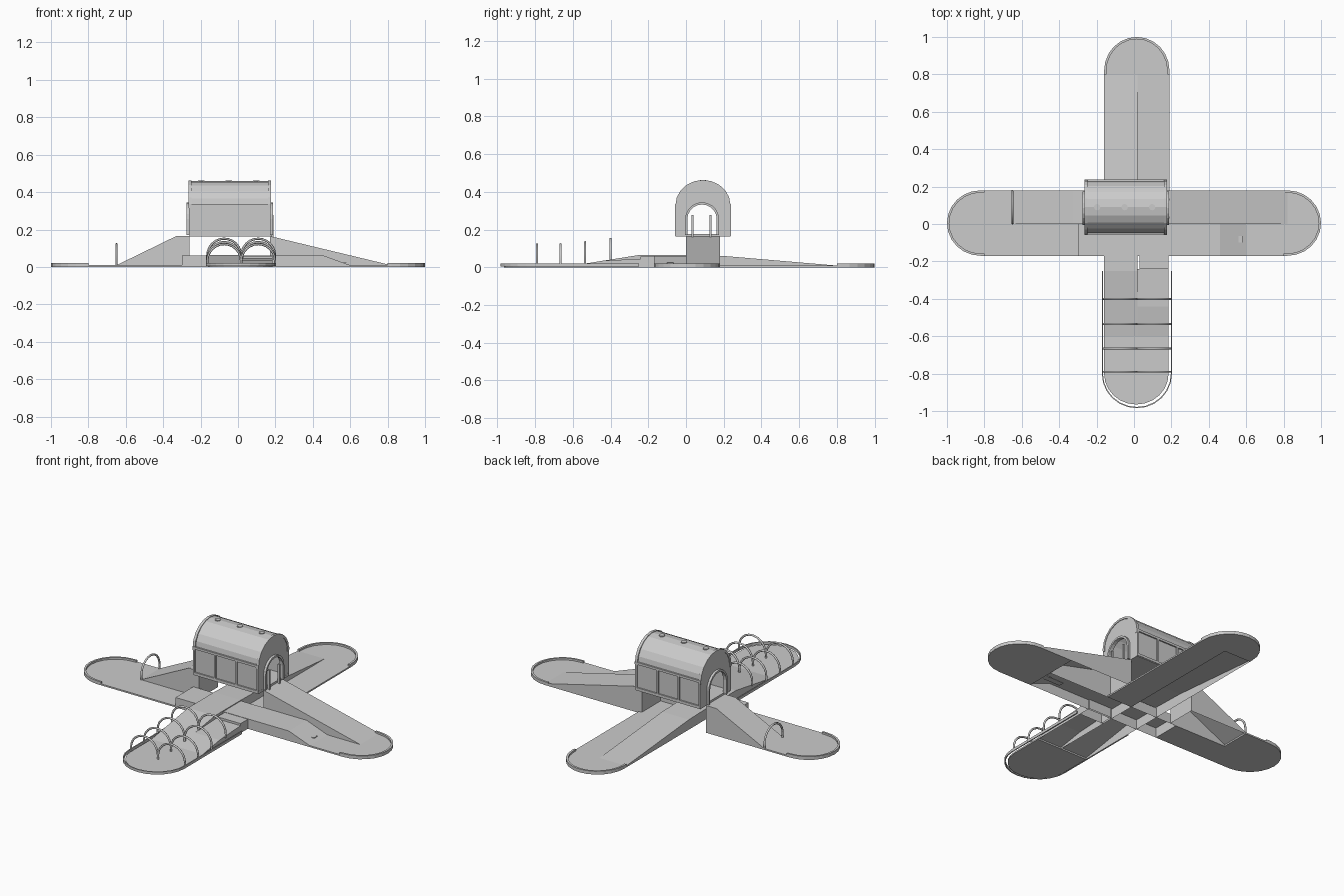
import bpy, bmesh, math

if "Cube" in bpy.data.objects:
    bpy.data.objects.remove(bpy.data.objects["Cube"])

# axis maps: local (a, b, t) to world
MAPS = {
    'X': lambda a, b, t: (t, a, b),      # section in y,z swept along x
    'Z': lambda a, b, t: (a, b, t),      # outline in x,y swept along z
}


def make(name, verts, faces, smooth=False):
    me = bpy.data.meshes.new(name)
    me.from_pydata(verts, [], faces)
    bm = bmesh.new()
    bm.from_mesh(me)
    bmesh.ops.recalc_face_normals(bm, faces=bm.faces)
    bm.to_mesh(me)
    bm.free()
    if smooth:
        for p in me.polygons:
            p.use_smooth = True
    ob = bpy.data.objects.new(name, me)
    bpy.context.collection.objects.link(ob)
    return ob


def box(name, x0, x1, y0, y1, z0, z1):
    v = [(x, y, z) for x in (x0, x1) for y in (y0, y1) for z in (z0, z1)]
    f = [(0, 1, 3, 2), (4, 6, 7, 5), (0, 4, 5, 1), (2, 3, 7, 6), (0, 2, 6, 4), (1, 5, 7, 3)]
    return make(name, v, f)


def band(name, outer, inner, axis, t0, t1):
    """Solid strip between two matching polylines."""
    m, n = MAPS[axis], len(outer)
    v = []
    for o, i in zip(outer, inner):
        v += [m(*o, t0), m(*o, t1), m(*i, t1), m(*i, t0)]
    f = [(0, 1, 2, 3), (4 * n - 4, 4 * n - 3, 4 * n - 2, 4 * n - 1)]
    for k in range(n - 1):
        a, b = 4 * k, 4 * k + 4
        f += [(a + j, a + (j + 1) % 4, b + (j + 1) % 4, b + j) for j in range(4)]
    return make(name, v, f)


def prism(name, outline, t0, t1):
    n = len(outline)
    v = [(x, y, t0) for x, y in outline] + [(x, y, t1) for x, y in outline]
    f = [tuple(range(n)), tuple(range(n, 2 * n))]
    f += [(i, (i + 1) % n, n + (i + 1) % n, n + i) for i in range(n)]
    return make(name, v, f)


def arch(c, z0, spring, rx, rz, n):
    pts = [(c - rx * math.cos(math.pi * i / n), spring + rz * math.sin(math.pi * i / n)) for i in range(n + 1)]
    return [(c - rx, z0)] + pts + [(c + rx, z0)]


def lane(name, axis, profile, w0, w1):
    """Hollow sloping lane: top sheet, side skirts and end skirts, open below."""
    def at(u, w, z):
        return (u, w, z) if axis == 'x' else (w, u, z)
    n, v = len(profile), []
    for u, z in profile:
        v += [at(u, w0, 0), at(u, w0, z), at(u, w1, z), at(u, w1, 0)]
    f = [(0, 1, 2, 3), (4 * n - 4, 4 * n - 3, 4 * n - 2, 4 * n - 1)]
    for k in range(n - 1):
        a, b = 4 * k, 4 * k + 4
        f += [(a + j, a + j + 1, b + j + 1, b + j) for j in range(3)]
    return make(name, v, f)


def hoop(name, plane, fixed, c, r, z0, h, tube=0.006):
    """Tubular arch standing across a lane."""
    cu = bpy.data.curves.new(name, 'CURVE')
    cu.dimensions = '3D'
    cu.bevel_depth, cu.bevel_resolution, cu.use_fill_caps = tube, 1, True
    pts = arch(c, z0, z0 + h - r, r, r, 12)
    sp = cu.splines.new('POLY')
    sp.points.add(len(pts) - 1)
    for p, (a, z) in zip(sp.points, pts):
        p.co = (a, fixed, z, 1) if plane == 'xz' else (fixed, a, z, 1)
    ob = bpy.data.objects.new(name, cu)
    bpy.context.collection.objects.link(ob)


def lobe(turn, start, center, tip, v0, v1, n=12):
    """Open outline of a rounded arm end, rotated by quarter turns."""
    c, r = (v0 + v1) / 2, (v1 - v0) / 2
    pts = [(start, v0)]
    pts += [(center + (tip - center) * math.sin(math.pi * i / n), c - r * math.cos(math.pi * i / n)) for i in range(n + 1)]
    pts += [(start, v1)]
    rot = {'right': lambda u, v: (u, v), 'left': lambda u, v: (-u, v),
           'back': lambda u, v: (v, u), 'front': lambda u, v: (v, -u)}[turn]
    return [rot(u, v) for u, v in pts]


# rounded arm ends with raised rims
ARMS = {'right': (0.60, 0.82, 1.0, -0.17, 0.18), 'left': (0.65, 0.82, 1.0, -0.17, 0.18),
        'back': (0.80, 0.82, 1.0, -0.16, 0.19), 'front': (0.60, 0.80, 0.965, -0.16, 0.185)}
for side, (s, c, tip, v0, v1) in ARMS.items():
    prism(side + '_landing', lobe(side, s, c, tip, v0, v1), 0, 0.009)
    if side != 'front':
        w = 0.012
        band(side + '_rim', lobe(side, c - 0.02, c, tip, v0, v1),
             lobe(side, c - 0.02, c, tip - w, v0 + w, v1 - w), 'Z', 0, 0.02)
# detached rail around the front arm
band('front_rail', lobe('front', 0.25, 0.80, 0.985, -0.172, 0.203),
     lobe('front', 0.25, 0.80, 0.978, -0.166, 0.197), 'Z', 0.004, 0.02)

# flat lanes
box('left_flat_lane', -0.65, -0.30, -0.17, 0.0, 0, 0.009)
box('back_flat_lane', 0.02, 0.19, 0.0, 0.80, 0, 0.009)
box('right_flat_strip', 0.60, 0.82, 0.0, 0.18, 0, 0.008)

# low raised lanes crossing at the centre
lane('front_low_lane', 'x', [(-0.30, 0.06), (0.46, 0.06), (0.60, 0.009)], -0.17, 0.0)
lane('through_lane', 'y', [(-0.60, 0.009), (-0.25, 0.065), (0.0, 0.065), (0.20, 0.06), (0.80, 0.009)], -0.16, 0.02)
lane('front_side_lane', 'y', [(-0.60, 0.009), (-0.44, 0.035), (-0.24, 0.045)], 0.02, 0.185)
lane('crossing_link', 'y', [(-0.24, 0.058), (-0.16, 0.058)], 0.03, 0.185)
box('right_lane_notch', 0.45, 0.58, -0.10, -0.065, 0.02, 0.024)

# high ramps leading to the tunnel, and the bridge deck between them
lane('left_high_ramp', 'x', [(-0.65, 0.009), (-0.33, 0.165), (-0.26, 0.165)], 0.0, 0.18)
lane('right_high_ramp', 'x', [(0.17, 0.165), (0.82, 0.009)], 0.0, 0.18)
box('bridge_deck', -0.26, 0.175, -0.055, 0.235, 0.163, 0.177)

# tunnel house: shell, arched end walls, eaves
CY = 0.09
band('tunnel_shell', arch(CY, 0.17, 0.325, 0.14, 0.135, 10),
     arch(CY, 0.17, 0.325, 0.128, 0.123, 10), 'X', -0.26, 0.172)
for tag, x in (('left', -0.262), ('right', 0.164)):
    band(tag + '_end_wall', arch(CY, 0.17, 0.325, 0.139, 0.134, 10),
         arch(CY - 0.005, 0.17, 0.255, 0.08, 0.08, 10), 'X', x, x + 0.01)
    band(tag + '_roof_trim', arch(CY, 0.315, 0.33, 0.146, 0.133, 10),
         arch(CY, 0.315, 0.33, 0.132, 0.12, 10), 'X', x - 0.003, x + 0.013)
    dx = x - 0.014 if tag == 'left' else x + 0.009
    band(tag + '_door_trim', arch(CY - 0.005, 0.17, 0.255, 0.09, 0.09, 10),
         arch(CY - 0.005, 0.17, 0.255, 0.078, 0.078, 10), 'X', dx, dx + 0.015)
for tag, y in (('front', -0.058), ('back', 0.226)):
    box(tag + '_eave', -0.265, 0.177, y, y + 0.012, 0.322, 0.336)
    box(tag + '_sill', -0.262, 0.175, y, y + 0.012, 0.167, 0.182)
    for i in range(4):
        x = -0.262 + i * 0.1417
        box(f'{tag}_wall_post_{i + 1}', x, x + 0.011, y, y + 0.012, 0.17, 0.325)

# gate posts in the doorway
for i, y in enumerate((0.035, 0.13)):
    box(f'gate_post_{i + 1}', 0.176, 0.19, y - 0.005, y + 0.005, 0.16, 0.277)

# small round vents on the roof ridge
for i in range(3):
    x = -0.197 + i * 0.147
    ring = [(x + 0.017 * math.cos(k * math.pi / 6), CY + 0.017 * math.sin(k * math.pi / 6)) for k in range(12)]
    prism(f'roof_vent_{i + 1}', ring, 0.448, 0.463)

# paired hoops on the front arm and one hoop on the left ramp
for i, (y, z) in enumerate(((-0.40, 0.038), (-0.535, 0.02), (-0.665, 0.009), (-0.79, 0.009))):
    hoop(f'front_hoop_left_{i + 1}', 'xz', y, -0.074, 0.09, z, 0.113)
    hoop(f'front_hoop_right_{i + 1}', 'xz', y, 0.108, 0.09, z, 0.113)
hoop('left_ramp_hoop', 'yz', -0.65, 0.09, 0.087, 0.009, 0.113)
